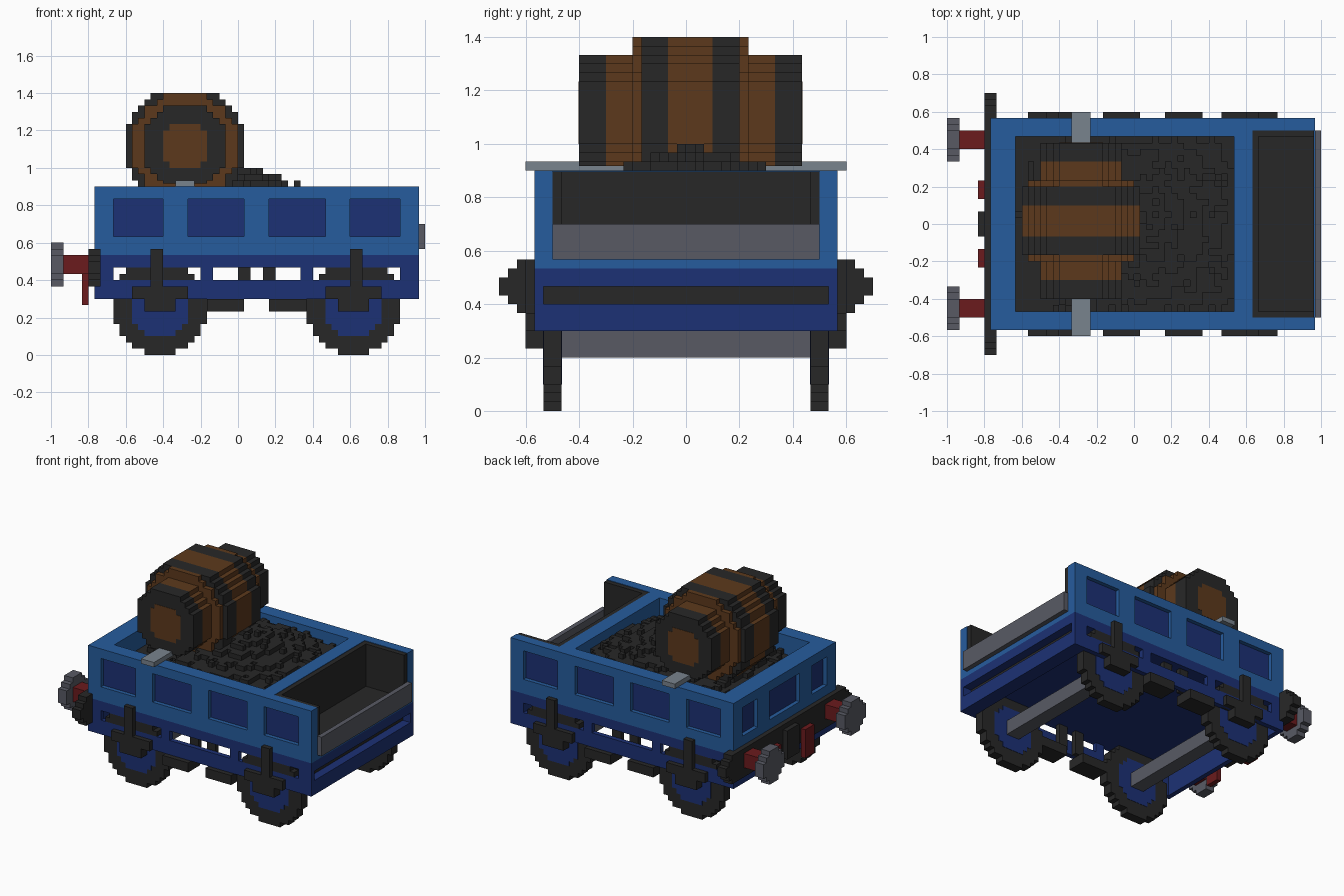
import bpy, bmesh, math, random

U = 1 / 30  # one block
random.seed(4)
if "Cube" in bpy.data.objects:
    bpy.data.objects.remove(bpy.data.objects["Cube"])


def material(name, rgb):
    col = [((c / 255 + 0.055) / 1.055) ** 2.4 for c in rgb] + [1]
    m = bpy.data.materials.new(name)
    m.use_nodes = True
    m.diffuse_color = col
    m.node_tree.nodes["Principled BSDF"].inputs["Base Color"].default_value = col
    return m


BLUE = material("mid blue", (38, 92, 157))
NAVY = material("dark blue", (28, 49, 117))
BLACK = material("charcoal", (39, 39, 39))
BROWN = material("wood brown", (92, 57, 28))
GREY = material("steel grey", (88, 90, 100))
PALE = material("pale grey", (121, 131, 141))
RED = material("dark red", (107, 27, 29))


def finish(name, bm, mat):
    for v in bm.verts:
        v.co *= U
    bmesh.ops.recalc_face_normals(bm, faces=bm.faces)
    mesh = bpy.data.meshes.new(name)
    bm.to_mesh(mesh)
    bm.free()
    mesh.materials.append(mat)
    ob = bpy.data.objects.new(name, mesh)
    bpy.context.collection.objects.link(ob)


def part(name, mat, boxes, mirror=False):
    """One object from boxes (x0, x1, y0, y1, z0, z1), optionally mirrored in y."""
    bm = bmesh.new()
    if mirror:
        boxes = boxes + [(a, b, -d, -c, e, f) for a, b, c, d, e, f in boxes]
    for x0, x1, y0, y1, z0, z1 in boxes:
        vs = bmesh.ops.create_cube(bm, size=1)["verts"]
        for v in vs:
            v.co.x = x0 if v.co.x < 0 else x1
            v.co.y = y0 if v.co.y < 0 else y1
            v.co.z = z0 if v.co.z < 0 else z1
    finish(name, bm, mat)


def disc(name, mat, axis, a, z, r, lo, hi, extra=1, bottom=0, top=42):
    """Stepped disc centred at (a, z), extruded from lo to hi; extra fills the corners."""
    n = int(r)
    right = []
    for row in range(-n, n + 1):
        half = min(int(math.sqrt(r * r + extra - row * row)), n) + 0.5
        right += [(half, row - 0.5), (half, row + 0.5)]
    outline = right + [(-h, k) for h, k in reversed(right)]
    bm = bmesh.new()
    ends = []
    for t in (lo, hi):
        pts = [(a + h, max(bottom, min(z + k, top))) for h, k in outline]
        ends.append([bm.verts.new((p, t, q) if axis == "Y" else (t, p, q)) for p, q in pts])
    for ring in ends:
        bm.faces.new(ring)
    for i in range(len(outline)):
        j = (i + 1) % len(outline)
        bm.faces.new((ends[0][i], ends[0][j], ends[1][j], ends[1][i]))
    bmesh.ops.remove_doubles(bm, verts=bm.verts, dist=0.001)
    finish(name, bm, mat)


def pierced(lo, hi, z0, z1, holes, h0, h1):
    """Rectangles (s0, s1, z0, z1) of a panel with a row of openings."""
    out = [(lo, hi, z0, h0), (lo, hi, h1, z1)]
    s = lo
    for a, b in holes + [(hi, hi)]:
        if a > s:
            out.append((s, a, h0, h1))
        s = b
    return out


# Upper body: inner walls and floor
part("body_floor", BLUE, [(-23, 29, -17, 17, 16, 17)])
part("body_walls", BLUE, [(-23, 19, 14, 16, 17, 27), (19, 29, 15, 16, 17, 27)], True)
part("cross_walls", BLUE, [(-22, -19, -14, 14, 17, 27), (16, 19, -14, 14, 17, 27)])

# Outer panelling with recessed window panels
side_windows = [(-20, -12), (-8, 1), (5, 14), (18, 26)]
end_windows = [(-15, -9), (-5, 5), (9, 15)]
part("side_panelling", BLUE,
     [(a, b, 16, 17, c, d) for a, b, c, d in pierced(-23, 29, 17, 27, side_windows, 19, 25)], True)
part("side_window_panels", NAVY, [(a, b, 16, 16.15, 19, 25) for a, b in side_windows], True)
part("end_panelling", BLUE,
     [(-23, -22, a, b, c, d) for a, b, c, d in pierced(-16, 16, 17, 27, end_windows, 19, 25)])
part("end_window_panels", NAVY, [(-22.15, -22, a, b, 19, 25) for a, b in end_windows])

# Hollow underframe, slotted along the sides and recessed at the rear end
part("underframe_deck", NAVY, [(-23, 29, -16, 16, 14, 16)])
slots = [(-20, -6), (-4, 10), (12, 26)]
part("underframe_sides", NAVY,
     [(a, b, 16, 17, c, d) for a, b, c, d in pierced(-23, 29, 9, 16, slots, 12, 14)], True)
part("underframe_ends", NAVY, [(-23, -22, -16, 16, 9, 14), (26, 27, -16, 16, 9, 14),
                               (27, 29, -16, 16, 9, 12)])
part("rear_slot_panel", BLACK, [(27, 27.2, -16, 16, 12, 14)])
part("hanging_boxes", BLACK, [(-5, 1, 14, 18, 7, 9), (5, 11, 14, 18, 7, 9),
                              (0, 2, 15, 16, 9, 14), (4, 6, 15, 16, 9, 14)], True)

# Wheels, axles, axle boxes and springs
for label, cx, post in (("front", -12.5, -13), ("rear", 18.5, 19)):
    part(label + "_axle", GREY, [(cx - 1.5, cx + 1.5, -14, 14, 6, 9)])
    for side, s in (("left", 1), ("right", -1)):
        lo, hi = sorted((14 * s, 16 * s))
        disc(f"{label}_{side}_wheel", BLACK, "Y", cx, 7.5, 7.5, lo, hi)
        disc(f"{label}_{side}_hub", NAVY, "Y", cx, 7.5, 4.5, lo - 0.06, hi + 0.06)
    part(label + "_axle_boxes", BLACK, [(cx - 4.5, cx + 4.5, 16, 18, 9, 11),
                                        (cx - 2.5, cx + 2.5, 16, 18, 7, 9)], True)
    part(label + "_springs", BLACK, [(post - 1, post + 1, 16, 18, 11, 17),
                                     (post - 6, post + 6, 15.5, 17, 12, 13),
                                     (post - 5, post + 5, 15.5, 17, 13, 14)], True)

# Buffer beam, buffers and coupling
part("buffer_beam", BLACK, [(-24, -22.05, -19, 19, 11, 17), (-24, -22.05, -20, 20, 12, 16),
                            (-24, -22.05, -21, 21, 13, 15)])
part("buffer_shafts", RED, [(-28, -24, 12, 15, 13, 16)], True)
for side, s in (("left", 1), ("right", -1)):
    disc(side + "_buffer", GREY, "X", 13.5 * s, 14.5, 3.5, -30, -28, extra=-2)
part("coupling_hoses", RED, [(-25, -24, 4, 7, 8, 14)], True)
part("coupling_hook", BLACK, [(-25, -24, -2, 2, 10, 16)])

# Rear locker with its gate
part("locker_lining", BLACK, [(19, 28.9, 14, 15, 17, 26.9)], True)
part("locker_back_and_floor", BLACK, [(19, 20, -14, 14, 17, 26.9), (20, 28.9, -14, 14, 17, 18)])
part("locker_gate", GREY, [(29, 30, -15, 15, 17, 21)])

# Bar across the rim that carries the barrel
part("cradle_bar", PALE, [(-10, -7, -18, 18, 27, 28)])

# Coal heap as uneven columns
coal = []
for x in range(-19, 16):
    for y in range(-14, 14):
        h = int(29.9 - 0.34 * math.hypot(x - 1, y - 0.5) + random.random())
        coal.append((x, x + 1, y, y + 1, max(23, h) - 3, max(23, h)))
part("coal_heap", BLACK, coal)

# Barrel lying across the wagon: staves and hoops by layer
layers = [("end_hoop", BLACK, 6.5, -12, -9), ("stave", BROWN, 6.5, -9, -6),
          ("stave_step", BROWN, 8.5, -6, -5), ("hoop", BLACK, 9.5, -5, -2),
          ("belly", BROWN, 9.5, -2, 3), ("hoop", BLACK, 9.5, 3, 6),
          ("stave_step", BROWN, 8.5, 6, 7), ("stave", BROWN, 6.5, 7, 10),
          ("end_hoop", BLACK, 6.5, 10, 13)]
for name, mat, r, lo, hi in layers:
    at_end = r < 7
    disc("barrel_" + name, mat, "Y", -8.5, 33.5, r, lo, hi,
         extra=4 if at_end else 1, bottom=27.5 if at_end else 0)
for side, y in (("right", -12), ("left", 13)):
    disc(f"barrel_{side}_lid", BROWN, "Y", -8.5, 33.5, 3.5, y - 0.06, y + 0.06)
